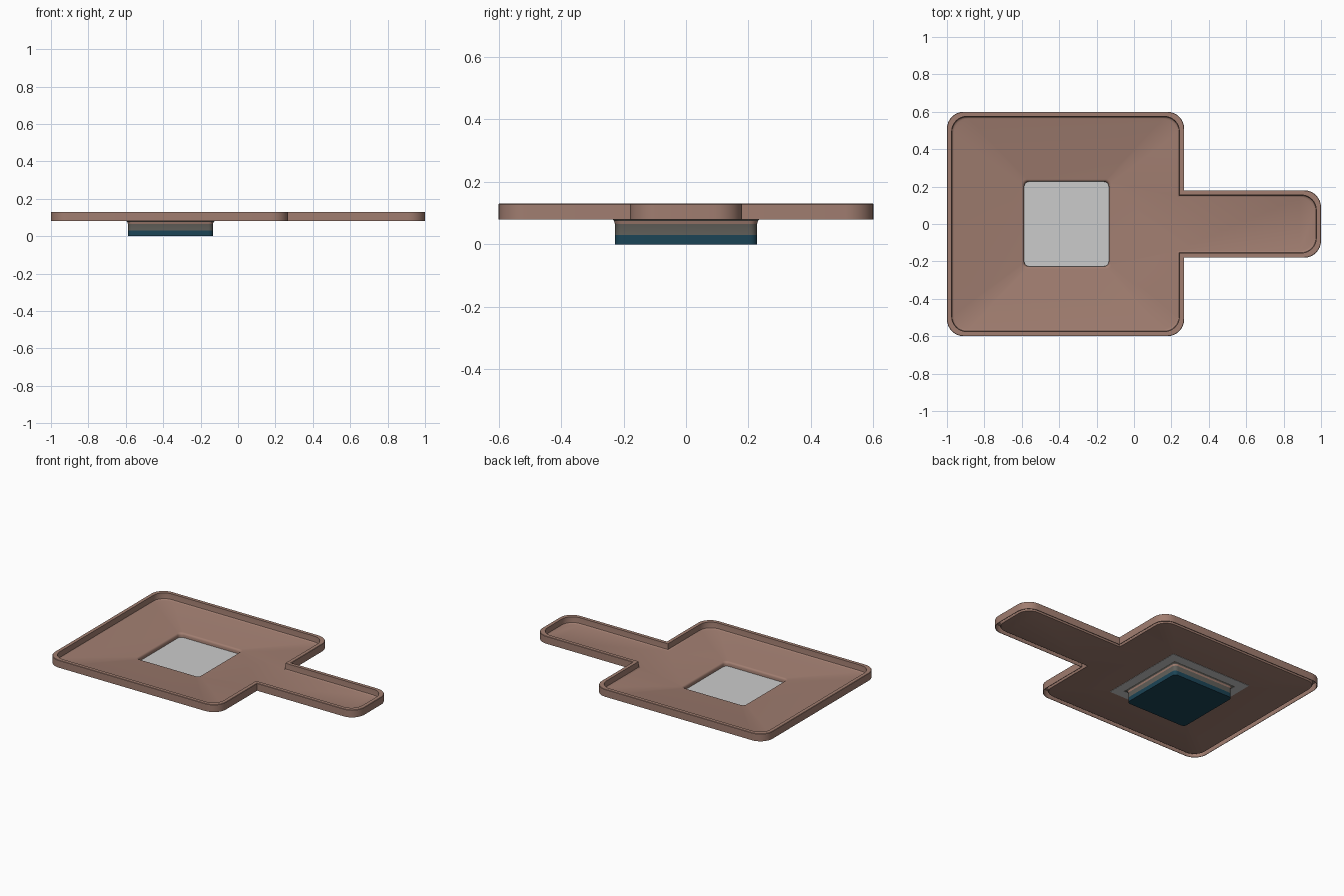
import bpy, bmesh, math

if "Cube" in bpy.data.objects:
    bpy.data.objects.remove(bpy.data.objects["Cube"])


def material(name, rgb):
    m = bpy.data.materials.new(name)
    m.diffuse_color = (*rgb, 1)
    m.use_nodes = True
    m.node_tree.nodes["Principled BSDF"].inputs["Base Color"].default_value = m.diffuse_color
    return m


BROWN = material("clay brown", (0.355, 0.207, 0.163))
LIGHT = material("light grey", (0.60, 0.60, 0.60))
GREY = material("warm dark grey", (0.122, 0.117, 0.103))
TEAL = material("dark teal", (0.011, 0.058, 0.093))
CX = -0.361  # centre of the square pad


def rounded(corners, n=8):
    """Outline from (x, y, radius) right-angled corners; radius 0 is sharp."""
    pts = []
    for i, (x, y, r) in enumerate(corners):
        if r <= 0:
            pts.append((x, y))
            continue
        px, py, _ = corners[i - 1]
        nx, ny, _ = corners[(i + 1) % len(corners)]
        lp, ln = math.hypot(px - x, py - y), math.hypot(nx - x, ny - y)
        ax, ay = (px - x) / lp, (py - y) / lp
        bx, by = (nx - x) / ln, (ny - y) / ln
        for k in range(n + 1):
            t = math.pi / 2 * k / n
            a, b = r * (1 - math.sin(t)), r * (1 - math.cos(t))
            pts.append((x + ax * a + bx * b, y + ay * a + by * b))
    return pts


def paddle(d):
    """Plate with handle, inset by d."""
    r = 0.09 - d * 0.4
    l, m, e, w, h = -1 + d, 0.268 - d, 1 - d, 0.6 - d, 0.18 - d
    return rounded([(l, -w, r), (m, -w, r), (m, -h, 0), (e, -h, r),
                    (e, h, r), (m, h, 0), (m, w, r), (l, w, r)])


def square(h, r):
    return rounded([(CX - h, -h, r), (CX + h, -h, r), (CX + h, h, r), (CX - h, h, r)], 5)


def ring(bm, pts, z):
    return [bm.verts.new((x, y, z)) for x, y in pts]


def loft(bm, rings, mats=None):
    for j, (a, b) in enumerate(zip(rings, rings[1:])):
        for i in range(len(a)):
            k = (i + 1) % len(a)
            f = bm.faces.new((a[i], a[k], b[k], b[i]))
            f.material_index = mats[j] if mats else 0


def finish(bm, name, mats):
    bmesh.ops.recalc_face_normals(bm, faces=bm.faces)
    me = bpy.data.meshes.new(name)
    bm.to_mesh(me)
    bm.free()
    for m in mats:
        me.materials.append(m)
    ob = bpy.data.objects.new(name, me)
    bpy.context.collection.objects.link(ob)
    bpy.ops.object.select_all(action='DESELECT')
    ob.select_set(True)
    bpy.context.view_layer.objects.active = ob
    bpy.ops.object.shade_smooth_by_angle(angle=math.radians(35))
    return ob


# Tray: folded rim, hollow from below, around a thin floor with a square well
bm = bmesh.new()
FLOOR_TOP, FLOOR_BOTTOM = 0.087, 0.083
profile = [(0.036, FLOOR_BOTTOM), (0.028, 0.085), (0.024, 0.092), (0.023, 0.125),
           (0.004, 0.125), (0.003, 0.08), (0, 0.08), (0, 0.128), (0.002, 0.13),
           (0.025, 0.13), (0.026, 0.1), (0.027, 0.093), (0.031, 0.089), (0.037, FLOOR_TOP)]
rings = [ring(bm, paddle(d), z) for d, z in profile]
loft(bm, rings)
well = [(0.232, FLOOR_BOTTOM), (0.226, 0.058), (0.2265, 0.074), (0.229, 0.081),
        (0.233, 0.085), (0.239, FLOOR_TOP)]
hole = [ring(bm, square(h, 0.025), z) for h, z in well]
loft(bm, hole)
for outer, inner in ((rings[0], hole[0]), (rings[-1], hole[-1])):
    edges = []
    for lp in (outer, inner):
        edges += [bm.edges.get((lp[i - 1], lp[i])) for i in range(len(lp))]
    bmesh.ops.triangle_fill(bm, edges=edges, use_beauty=True)
finish(bm, "tray_with_handle", [BROWN])

# Pad: teal sole, dark grey body flaring out under the floor
bm = bmesh.new()
shape = [(0.2275, 0), (0.2275, 0.03), (0.2275, 0.068), (0.230, 0.075), (0.236, 0.080),
         (0.243, 0.082)]
rings = [ring(bm, square(h, 0.025), z) for h, z in shape]
loft(bm, rings, [1, 0, 0, 0, 0])
bm.faces.new(rings[0]).material_index = 1
finish(bm, "pad", [GREY, TEAL])

# Square flange ring under the floor
bm = bmesh.new()
rings = [ring(bm, square(h, 0), z) for h, z in
         ((0.24, 0.081), (0.3, 0.081), (0.3, 0.083), (0.24, 0.083), (0.24, 0.081))]
loft(bm, rings)
finish(bm, "pad_flange", [LIGHT])

# Light plate at the bottom of the well
bm = bmesh.new()
rings = [ring(bm, square(0.2265, 0.025), z) for z in (0.052, 0.059)]
loft(bm, rings)
for r in rings:
    bm.faces.new(r)
finish(bm, "well_plate", [LIGHT])
